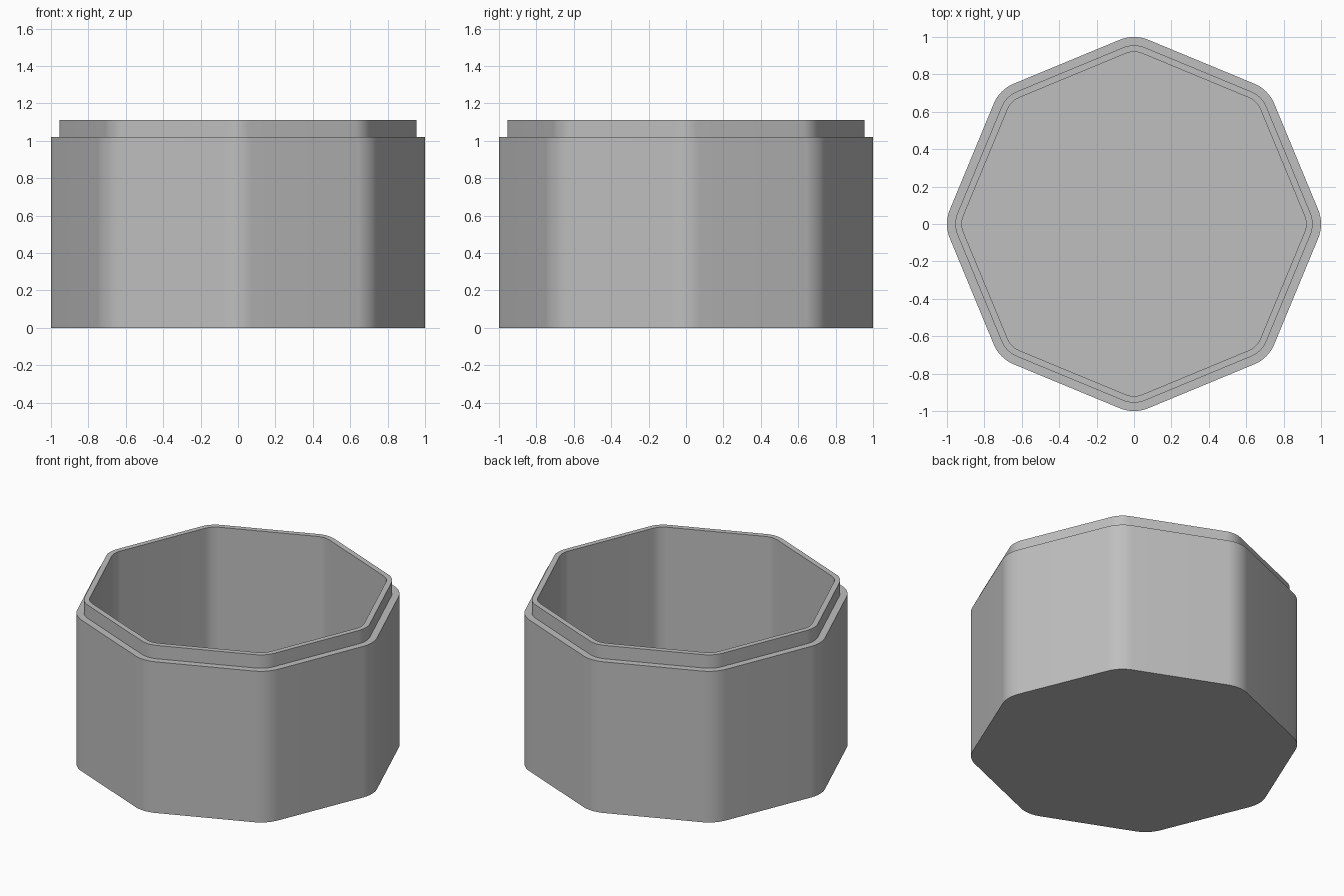
import bpy, bmesh
from math import cos, sin, pi, radians

cube = bpy.data.objects.get("Cube")
if cube:
    bpy.data.objects.remove(cube, do_unlink=True)

SIDES = 8          # octagon with a corner on each axis
ARC = 10           # segments per rounded corner
RADIUS = 0.2       # outer corner radius
LIP_INSET = 0.045
WALL = 0.08
FLOOR = 0.08
LEDGE_Z = 1.02
TOP_Z = 1.11

grey = bpy.data.materials.new("plain grey")
grey.use_nodes = True
colour = (0.52, 0.52, 0.52, 1)
grey.diffuse_color = colour
grey.node_tree.nodes["Principled BSDF"].inputs["Base Color"].default_value = colour


def ring(bm, inset, z):
    """Rounded octagon, offset inwards from the outer wall."""
    verts = []
    r = RADIUS - inset
    centre = 1 - RADIUS
    for side in range(SIDES):
        a = side * 2 * pi / SIDES
        for k in range(ARC + 1):
            b = a + (k / ARC - 0.5) * 2 * pi / SIDES
            verts.append(bm.verts.new((centre * cos(a) + r * cos(b),
                                       centre * sin(a) + r * sin(b), z)))
    return verts


# Container body: outer wall, ledge, raised lip, inner wall and floor
bm = bmesh.new()
profile = [(0, 0), (0, LEDGE_Z), (LIP_INSET, LEDGE_Z),
           (LIP_INSET, TOP_Z), (WALL, TOP_Z), (WALL, FLOOR)]
rings = [ring(bm, inset, z) for inset, z in profile]
for low, high in zip(rings, rings[1:]):
    n = len(low)
    for i in range(n):
        j = (i + 1) % n
        bm.faces.new((low[i], low[j], high[j], high[i]))
bm.faces.new(list(reversed(rings[0])))   # underside
bm.faces.new(rings[-1])                  # inside floor
bmesh.ops.recalc_face_normals(bm, faces=bm.faces)

mesh = bpy.data.meshes.new("octagonal_container")
bm.to_mesh(mesh)
bm.free()
mesh.materials.append(grey)
body = bpy.data.objects.new("octagonal_container", mesh)
bpy.context.collection.objects.link(body)

# Smooth rounded corners, crisp rims
bpy.ops.object.select_all(action='DESELECT')
body.select_set(True)
bpy.context.view_layer.objects.active = body
bpy.ops.object.shade_smooth_by_angle(angle=radians(30))
